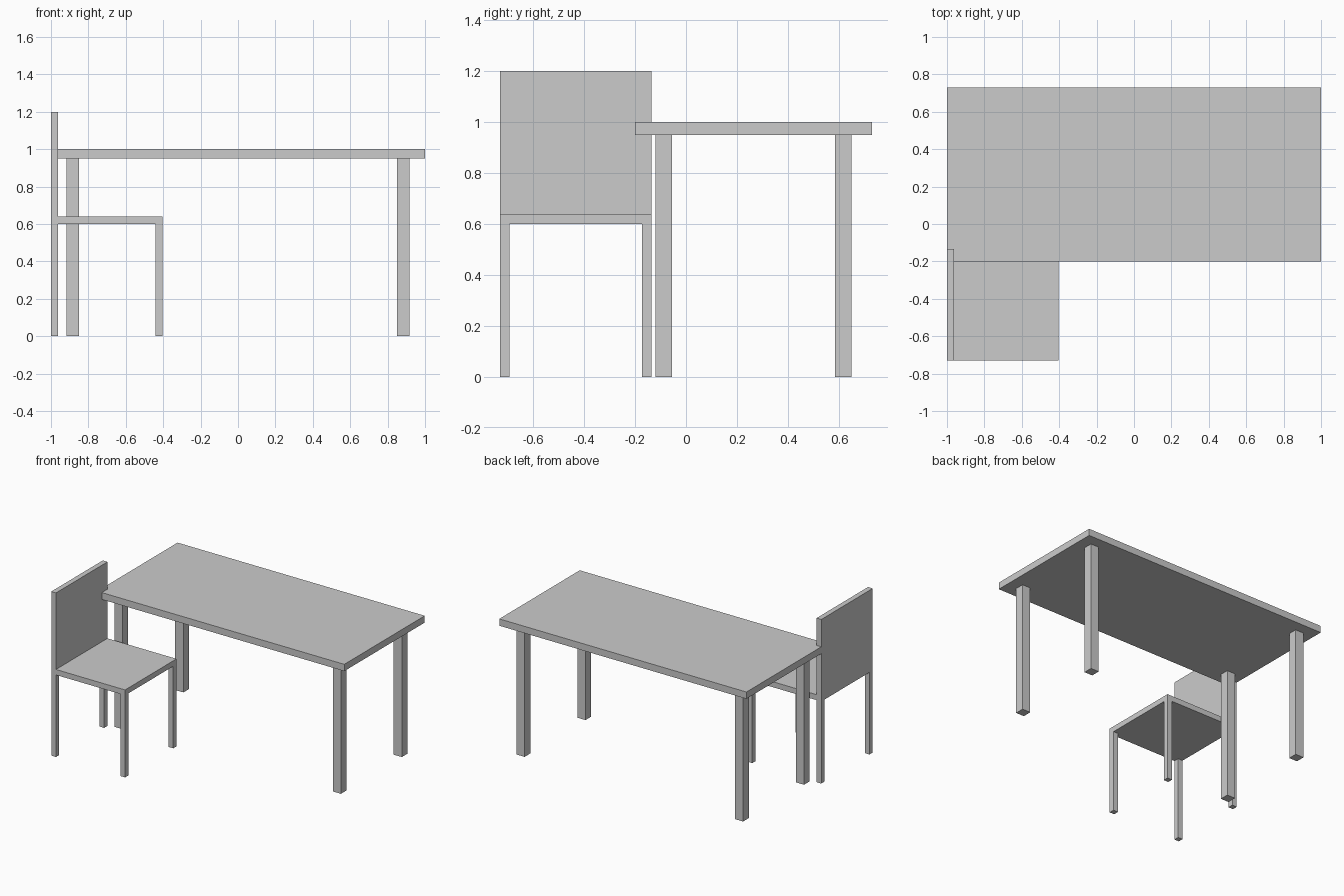
import bpy

cube = bpy.data.objects.get("Cube")
if cube:
    bpy.data.objects.remove(cube, do_unlink=True)

# One plain grey for everything
grey = bpy.data.materials.new("light_grey")
grey.use_nodes = True
colour = (0.6, 0.6, 0.6, 1)
grey.diffuse_color = colour
grey.node_tree.nodes["Principled BSDF"].inputs["Base Color"].default_value = colour


def box(name, low, high):
    """Axis-aligned box between two opposite corners."""
    centre = [(a + b) / 2 for a, b in zip(low, high)]
    bpy.ops.mesh.primitive_cube_add(size=1, location=centre)
    part = bpy.context.object
    part.name = name
    part.scale = [b - a for a, b in zip(low, high)]
    bpy.ops.object.transform_apply(location=False, rotation=False, scale=True)
    part.data.materials.append(grey)
    return part


def legs(prefix, low, high, width, height):
    """Four square legs in the corners of a rectangle."""
    for side, x in (("right", low[0]), ("left", high[0] - width)):
        for end, y in (("front", low[1]), ("back", high[1] - width)):
            box(f"{prefix}_leg_{end}_{side}", (x, y, 0), (x + width, y + width, height))


# Table
box("table_top", (-1, -0.2, 0.95), (1, 0.73, 1))
legs("table", (-0.917, -0.12), (0.917, 0.65), 0.066, 0.95)

# Chair, with its back towards -x
box("chair_seat", (-1, -0.73, 0.6), (-0.403, -0.135, 0.64))
box("chair_back", (-1, -0.73, 0.64), (-0.962, -0.135, 1.2))
legs("chair", (-1, -0.73), (-0.403, -0.135), 0.038, 0.6)
